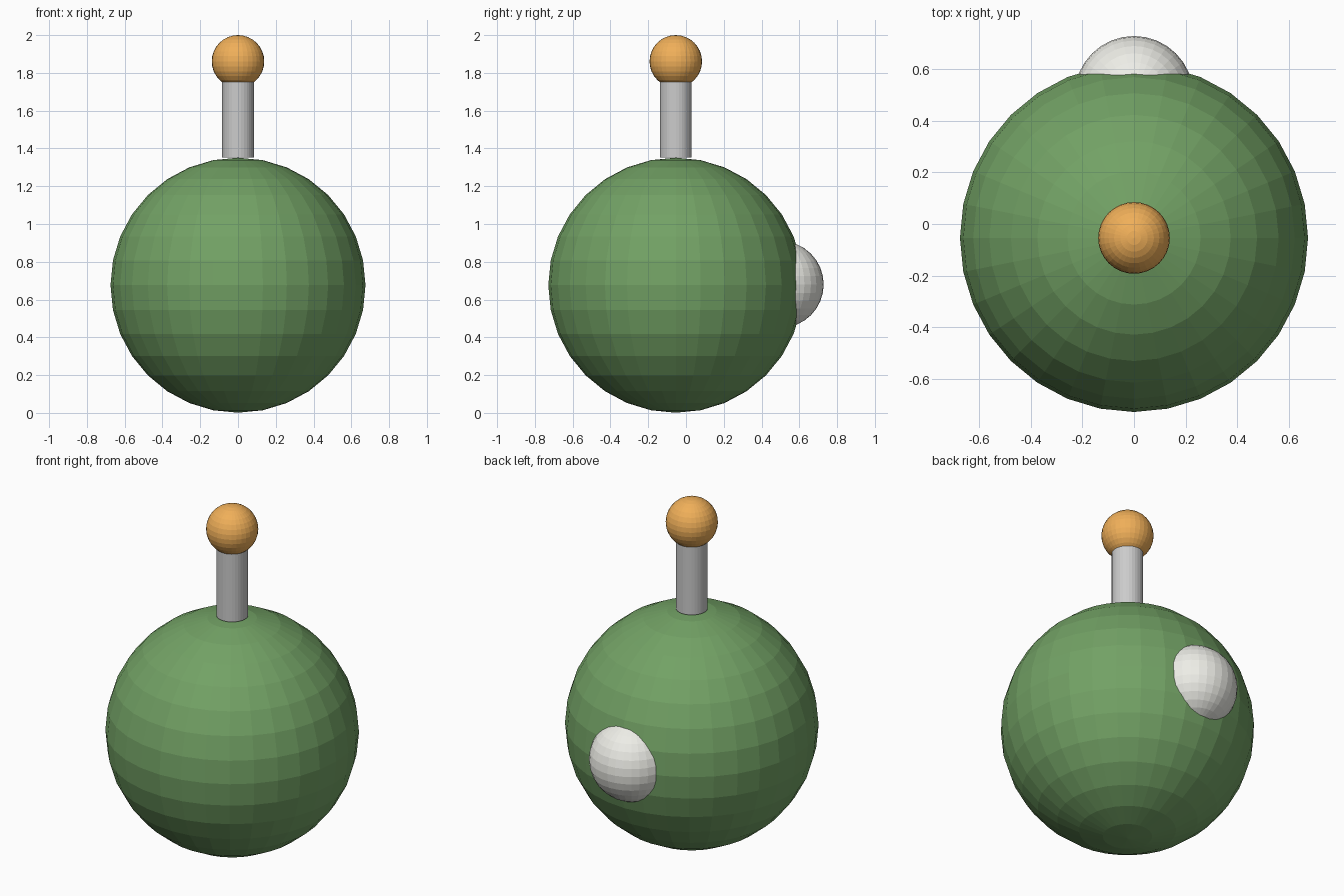
import bpy

if "Cube" in bpy.data.objects:
    bpy.data.objects.remove(bpy.data.objects["Cube"])

CY = -0.054  # body axis in y


def paint(obj, name, color):
    mat = bpy.data.materials.new(name)
    mat.diffuse_color = (*color, 1)
    mat.use_nodes = True
    mat.node_tree.nodes["Principled BSDF"].inputs["Base Color"].default_value = mat.diffuse_color
    obj.data.materials.append(mat)


def ball(name, radius, loc, color):
    bpy.ops.mesh.primitive_uv_sphere_add(segments=32, ring_count=16,
                                         radius=radius, location=loc)
    obj = bpy.context.object
    obj.name = name
    paint(obj, name + "_paint", color)
    return obj


# Faceted round body standing on the floor
ball("body", 0.675, (0, CY, 0.676), (0.17, 0.36, 0.13))

# Pale bump half sunk into the back
ball("back_bump", 0.23, (0, 0.499, 0.68), (0.85, 0.85, 0.80))

# Grey stem resting on the top of the body, ending inside the knob
bottom, top = 1.353, 1.80
bpy.ops.mesh.primitive_cylinder_add(vertices=32, radius=0.084, depth=top - bottom,
                                    location=(0, CY, (bottom + top) / 2))
bpy.context.object.name = "stem"

# Orange knob on the stem
ball("knob", 0.139, (0, CY, 1.861), (0.87, 0.43, 0.10))
